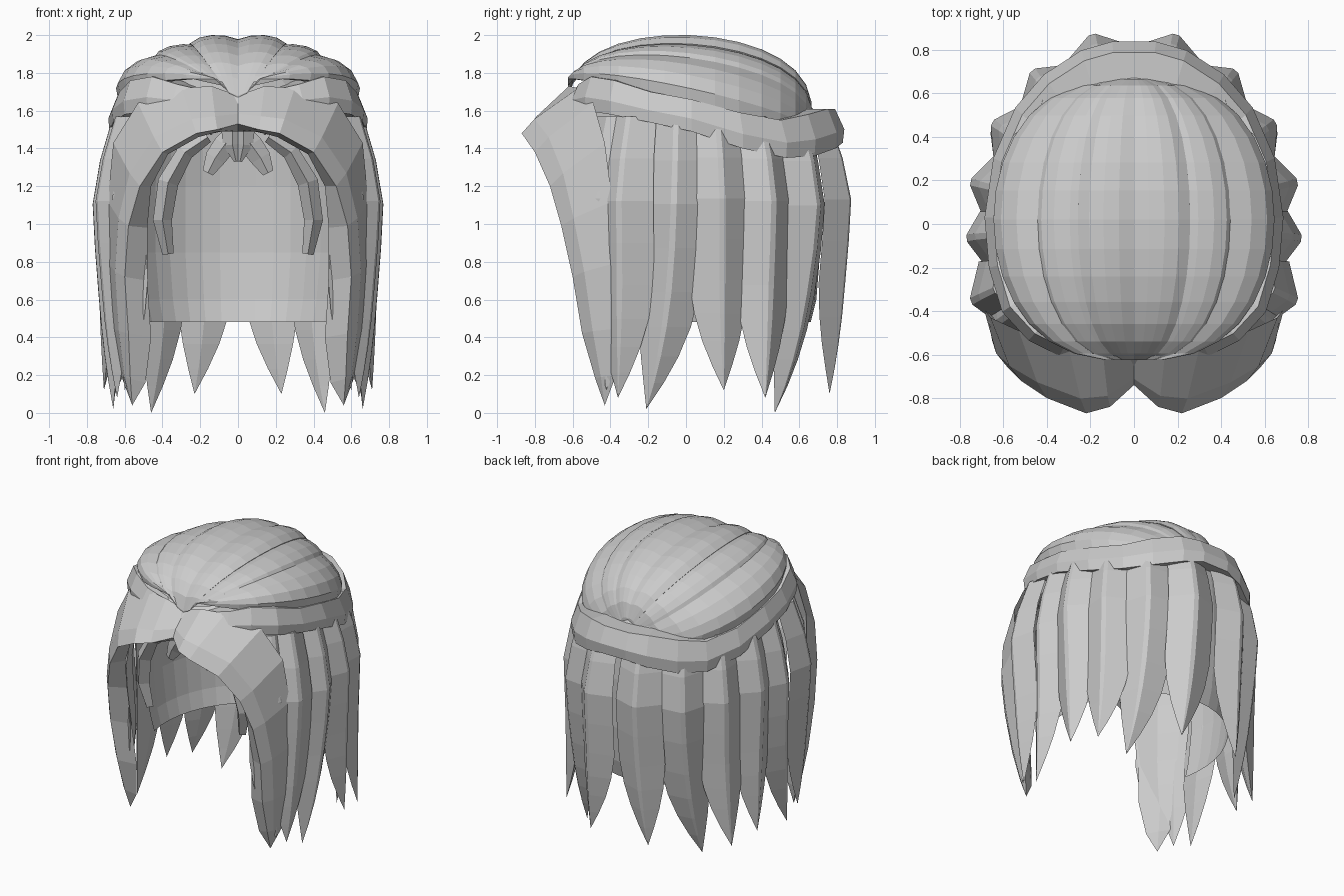
import bpy, bmesh, math
from mathutils import Vector

cube = bpy.data.objects.get("Cube")
if cube:
    bpy.data.objects.remove(cube, do_unlink=True)

hair = bpy.data.materials.new("hair_grey")
hair.use_nodes = True
GREY = (0.6, 0.6, 0.6, 1)
hair.diffuse_color = GREY
hair.node_tree.nodes["Principled BSDF"].inputs["Base Color"].default_value = GREY


def loft(name, sections, closed=True, mirror=True):
    """Skin a list of equal-length cross-sections; mirror it across x."""
    bm = bmesh.new()
    rows = [[bm.verts.new(p) for p in sec] for sec in sections]
    n = len(rows[0])
    for a, b in zip(rows, rows[1:]):
        for i in range(n if closed else n - 1):
            j = (i + 1) % n
            bm.faces.new((a[i], a[j], b[j], b[i]))
    if closed:
        bm.faces.new(rows[0])
        bm.faces.new(rows[-1])
    bmesh.ops.remove_doubles(bm, verts=bm.verts, dist=0.002)
    bmesh.ops.recalc_face_normals(bm, faces=bm.faces)
    mesh = bpy.data.meshes.new(name)
    bm.to_mesh(mesh)
    bm.free()
    mesh.materials.append(hair)
    obj = bpy.data.objects.new(name, mesh)
    bpy.context.collection.objects.link(obj)
    if mirror:
        obj.modifiers.new("mirror", 'MIRROR').use_mirror_merge = False
    return obj


def mix(keys, t):
    """Piecewise linear lookup in (position, value) pairs."""
    for (a, u), (b, v) in zip(keys, keys[1:]):
        if t <= b:
            return u + (v - u) * (t - a) / (b - a)
    return keys[-1][1]


# Crown locks: lunes from the front gather to the back gather, sides tilted down to the rear
def crown_point(angle, radius, theta):
    s = math.sin(theta) ** 0.75
    y = 0.02 - 0.65 * math.cos(theta)
    tilt = (0.04 - 0.2 * y) * math.sin(angle) ** 2 - 0.03 * y
    return Vector((0.66 * radius * math.sin(angle) * s, y,
                   1.58 + 0.42 * radius * math.cos(angle) * s + tilt))


def crown_lock(name, start, end, bulge):
    span = end - start
    shape = [(0, 0.84), (0, bulge - 0.07), (0.25, bulge - 0.02), (0.5, bulge),
             (0.75, bulge - 0.01), (1, bulge - 0.06), (1, 0.84)]
    sections = []
    for k in range(15):
        theta = 0.12 + (math.pi - 0.24) * k / 14
        sections.append([crown_point(start + span * u, r, theta) for u, r in shape])
    loft(name, sections)


crown_lock("crown_centre_lock", 0, 0.42, 1.02)
crown_lock("crown_middle_lock", 0.36, 0.84, 0.99)
crown_lock("crown_side_lock", 0.78, 1.5, 1.02)


# Scalp: inner dome, and a wall that closes the back and sides
def ring(rx, ry, z, limit, steps=24):
    out = []
    for i in range(steps + 1):
        a = limit * (2 * i / steps - 1)
        out.append(Vector((rx * math.sin(a), ry * math.cos(a), z)))
    return out


dome = [(0.62, 0.68, 1.5), (0.62, 0.68, 1.6), (0.56, 0.6, 1.7),
        (0.38, 0.44, 1.82), (0.15, 0.2, 1.88), (0, 0, 1.89)]
loft("scalp_dome", [ring(*d, math.pi) for d in dome], closed=False, mirror=False)
wall = [(0.62, 0.68, 1.5), (0.64, 0.71, 1.2), (0.64, 0.71, 0.85), (0.61, 0.69, 0.6), (0.58, 0.66, 0.48)]
loft("scalp_wall", [ring(*w, 1.8) for w in wall], closed=False, mirror=False)

# Swept band: x, y, lower z, upper z
band_path = [(0.16, -0.62, 1.6, 1.7), (0.34, -0.6, 1.6, 1.74), (0.48, -0.53, 1.6, 1.78),
             (0.6, -0.4, 1.58, 1.76),
             (0.66, -0.2, 1.54, 1.7), (0.68, 0.03, 1.49, 1.66), (0.64, 0.3, 1.4, 1.59),
             (0.54, 0.53, 1.35, 1.55), (0.41, 0.68, 1.36, 1.58), (0.24, 0.79, 1.4, 1.61),
             (0.1, 0.83, 1.43, 1.61), (0, 0.83, 1.43, 1.61)]
loft("swept_band", [[Vector((x * s, y * s, lo + (hi - lo) * h)) for s, h in
                     ((0.88, 0.1), (1, 0), (1.01, 0.4), (0.95, 1), (0.74, 1))]
                    for x, y, lo, hi in band_path])

# Hanging locks: ridge x, ridge y, tip x, tip y, tip z
HANGING = [("cheek_lock", 0.65, -0.47, 0.6, -0.42, 0.12),
           ("front_side_lock", 0.74, -0.35, 0.64, -0.36, 0.08),
           ("side_lock", 0.76, -0.06, 0.66, -0.21, 0.02),
           ("rear_side_lock", 0.74, 0.19, 0.71, 0.2, 0.12),
           ("rear_corner_lock", 0.64, 0.46, 0.66, 0.42, 0.08),
           ("outer_back_lock", 0.46, 0.7, 0.46, 0.47, 0),
           ("back_lock", 0.19, 0.86, 0.23, 0.76, 0.1)]
FLARE = [(0, 0.87), (0.15, 0.96), (0.3, 1.015), (0.6, 1.0), (1, 1)]
WIDTH = [(0, 0.13), (0.3, 0.16), (0.65, 0.16), (0.8, 0.11), (0.9, 0.06), (1, 0)]

for name, rx, ry, tx, ty, tz in HANGING:
    out = Vector((rx / 0.58, ry / 0.75, 0)).normalized()
    side = Vector((-out.y, out.x, 0))
    sections = []
    for t in (0, 0.15, 0.3, 0.45, 0.6, 0.72, 0.82, 0.91, 1):
        z = 1.57 + (tz - 1.57) * t
        f, w, pull = mix(FLARE, t), mix(WIDTH, t), t ** 3
        ridge = Vector(((rx * (1 - pull) + tx * pull) * f,
                        (ry * (1 - pull) + ty * pull) * f, z))
        # Wedge section closing to a point at the tip
        sections.append([ridge - side * w - out * w * 0.6,
                         ridge - side * w * 0.1,
                         ridge + side * w * 0.1,
                         ridge + side * w - out * w * 0.6,
                         ridge - out * w * 0.75])
    loft(name, sections)

# Parted fringe: inner edge, ridge and outer edge of each cross-section
FRINGE = [((0, -0.67, 1.49), (0, -0.74, 1.53), (0, -0.6, 1.68)),
          ((0.1, -0.76, 1.49), (0.11, -0.84, 1.5), (0.14, -0.62, 1.73)),
          ((0.21, -0.76, 1.46), (0.22, -0.87, 1.48), (0.3, -0.57, 1.72)),
          ((0.37, -0.7, 1.37), (0.4, -0.8, 1.38), (0.53, -0.49, 1.64)),
          ((0.46, -0.63, 1.2), (0.52, -0.72, 1.2), (0.66, -0.43, 1.43)),
          ((0.48, -0.58, 0.98), (0.58, -0.66, 0.99), (0.69, -0.39, 1.12)),
          ((0.48, -0.53, 0.7), (0.6, -0.6, 0.72), (0.69, -0.35, 0.8)),
          ((0.46, -0.5, 0.4), (0.58, -0.55, 0.42), (0.67, -0.33, 0.45)),
          ((0.49, -0.46, 0.16), (0.57, -0.48, 0.18), (0.62, -0.37, 0.2)),
          ((0.56, -0.43, 0.04),) * 3]
sections = []
for inner, ridge, outer in FRINGE:
    a, b, c = Vector(inner), Vector(ridge), Vector(outer)
    bow = b - a.lerp(c, 0.5)
    sections.append([a, b, b.lerp(c, 0.5) + bow * 0.4, c, a.lerp(c, 0.5) - bow * 0.1])
loft("parted_fringe", sections)


# Small strands under the fringe
def strand(name, path, width, thick):
    pts = [Vector(p) for p in path]
    sections = []
    for i, p in enumerate(pts):
        d = (pts[min(i + 1, len(pts) - 1)] - pts[max(i - 1, 0)]).normalized()
        across = d.cross(Vector((0, 1, 0))).normalized() * width[i]
        depth = Vector((0, thick * width[i] / max(width), 0))
        sections.append([p - across, p - depth, p + across, p + depth])
    loft(name, sections)


strand("temple_strand", [(0.16, -0.6, 1.46), (0.28, -0.57, 1.38), (0.37, -0.54, 1.22),
                         (0.4, -0.51, 1.02), (0.37, -0.48, 0.84)],
       [0.03, 0.045, 0.055, 0.05, 0.03], 0.06)
strand("inner_tuft", [(0.02, -0.6, 1.5), (0.07, -0.58, 1.42), (0.12, -0.56, 1.35), (0.16, -0.55, 1.27)],
       [0.04, 0.06, 0.055, 0.03], 0.03)
strand("centre_tuft", [(0.03, -0.62, 1.52), (0.03, -0.6, 1.42), (0.01, -0.58, 1.33)],
       [0.06, 0.05, 0.01], 0.03)
strand("parting_tuft", [(0, -0.66, 1.52), (0.09, -0.7, 1.53), (0.2, -0.68, 1.47)],
       [0.02, 0.04, 0.005], 0.03)
